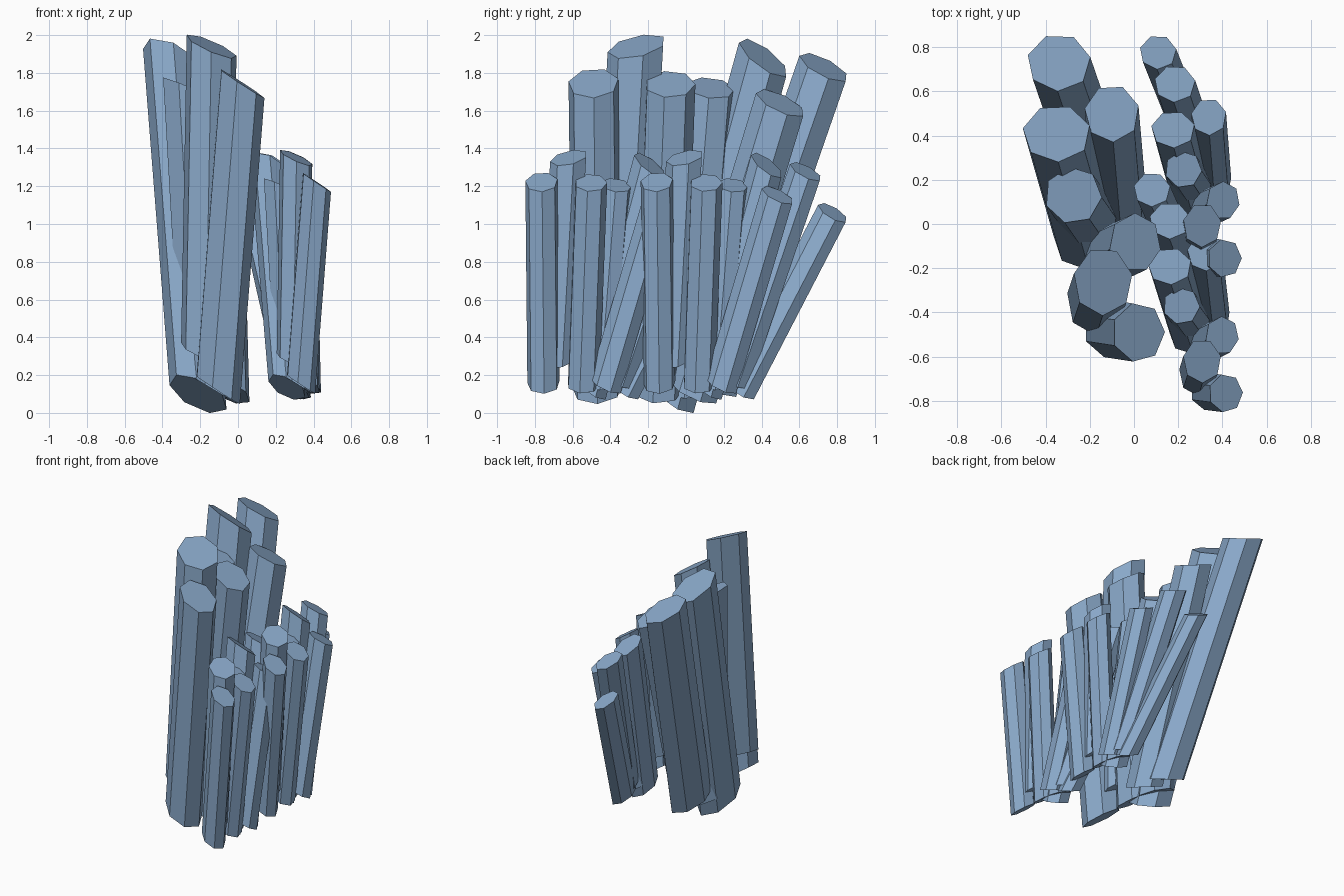
import bpy, bmesh, math
from mathutils import Vector, Matrix

if "Cube" in bpy.data.objects:
    bpy.data.objects.remove(bpy.data.objects["Cube"])

stone = bpy.data.materials.new("blue_grey_stone")
stone.diffuse_color = (0.25, 0.39, 0.58, 1)
stone.use_nodes = True
stone.node_tree.nodes["Principled BSDF"].inputs["Base Color"].default_value = stone.diffuse_color

# Each column: top centre, radii, first corner angle, cap slopes (dz/dx, dz/dy),
# and the offset from the top cap to the parallel bottom cap
COLUMNS = [
    ((-.34, .73, 1.83), (.145, .13), 165, (-.35, -.45), (.20, -.58, -1.67)),
    ((-.10, .50, 1.64), (.125, .13), 170, (-.40, -.42), (.04, -.46, -1.52)),
    ((-.35, .41, 1.88), (.155, .13), 170, (-.40, -.64), (.14, -.49, -1.78)),
    ((-.275, .13, 1.72), (.13, .13), 150, (-.42, -.10), (.09, -.13, -1.59)),
    ((.005, -.085, 1.74), (.118, .135), 90, (-.60, .00), (-.13, -.06, -1.62)),
    ((-.14, -.26, 1.94), (.135, .155), 115, (-.42, .20), (-.03, -.09, -1.63)),
    ((.02, -.49, 1.745), (.12, .135), 155, (-.65, .05), (-.13, .02, -1.62)),
    ((-.46, .95, 1.50), (.13, .12), 165, (-.40, -.50), (.31, -.75, -1.42)),
]
PIVOT = Vector((.02, -.49, 0))
SIDES = 7


def build_column(name, spec, place):
    top, (rx, ry), start, (gx, gy), drop = spec
    bm = bmesh.new()
    upper, lower = [], []
    for i in range(SIDES):
        a = math.radians(start) + math.tau * i / SIDES
        dx, dy = rx * math.cos(a), ry * math.sin(a)
        p = Vector(top) + Vector((dx, dy, gx * dx + gy * dy))
        upper.append(bm.verts.new(place @ p))
        lower.append(bm.verts.new(place @ (p + Vector(drop))))
    bm.faces.new(upper)
    bm.faces.new(lower[::-1])
    for i in range(SIDES):
        j = (i + 1) % SIDES
        bm.faces.new((lower[i], lower[j], upper[j], upper[i]))
    bmesh.ops.recalc_face_normals(bm, faces=bm.faces)
    mesh = bpy.data.meshes.new(name)
    bm.to_mesh(mesh)
    bm.free()
    mesh.materials.append(stone)
    bpy.context.collection.objects.link(bpy.data.objects.new(name, mesh))


def small_group(location, turn):
    return (Matrix.Translation(location)
            @ Matrix.Rotation(math.radians(turn), 4, 'Z')
            @ Matrix.Diagonal((.645, .645, .66, 1))
            @ Matrix.Translation(-PIVOT))


# One tall cluster of seven, and two smaller copies with an extra leaning column
GROUPS = [
    ("tall_column", Matrix.Identity(4), 7),
    ("front_small_column", small_group((.415, -.765, .07), 1.5), 8),
    ("back_small_column", small_group((.41, -.155, .07), -.5), 8),
]
for name, place, count in GROUPS:
    for n, spec in enumerate(COLUMNS[:count]):
        build_column(f"{name}_{n + 1}", spec, place)
